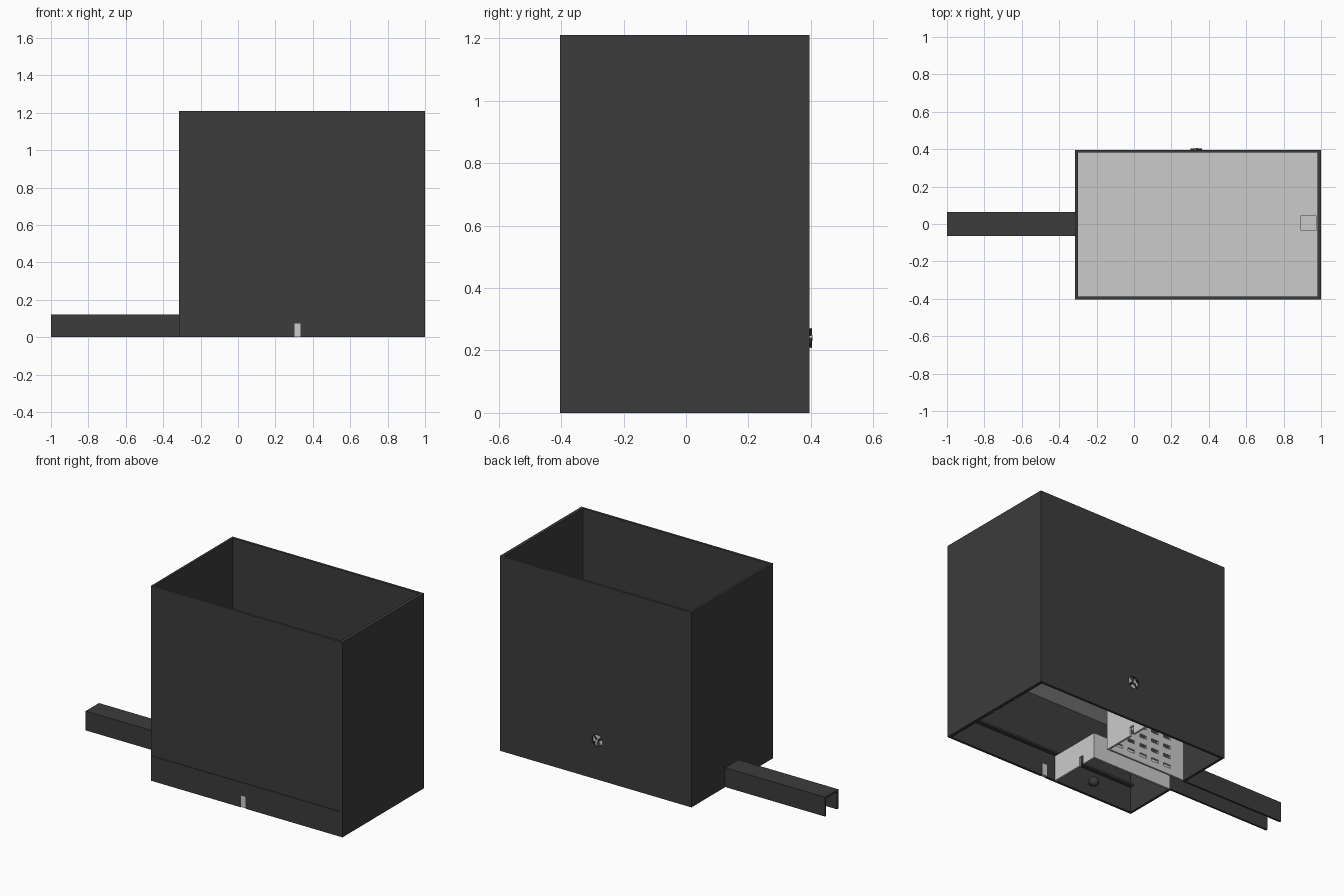
import bpy, bmesh, math
from mathutils import Matrix

if "Cube" in bpy.data.objects:
    bpy.data.objects.remove(bpy.data.objects["Cube"])

dark = bpy.data.materials.new("dark_shell")
dark.diffuse_color = (0.045, 0.045, 0.045, 1)
dark.use_nodes = True
dark.node_tree.nodes["Principled BSDF"].inputs["Base Color"].default_value = dark.diffuse_color


def finish(name, bm, mat=None):
    bmesh.ops.recalc_face_normals(bm, faces=bm.faces)
    me = bpy.data.meshes.new(name)
    bm.to_mesh(me)
    bm.free()
    ob = bpy.data.objects.new(name, me)
    bpy.context.collection.objects.link(ob)
    if mat:
        me.materials.append(mat)
    return ob


def boxes(name, ranges, mat=None):
    """One object made of axis-aligned boxes, each given as x, y, z ranges."""
    bm = bmesh.new()
    for rng in ranges:
        for v in bmesh.ops.create_cube(bm, size=1)["verts"]:
            v.co = [r[0] + (c + 0.5) * (r[1] - r[0]) for c, r in zip(v.co, rng)]
    return finish(name, bm, mat)


def box(name, x, y, z, mat=None):
    return boxes(name, [(x, y, z)], mat)


def prism(name, xz, y0, y1, mat=None):
    """Extrude an x-z outline along y."""
    bm = bmesh.new()
    f = bm.faces.new([bm.verts.new((x, y0, z)) for x, z in xz])
    ext = bmesh.ops.extrude_face_region(bm, geom=[f])
    bmesh.ops.translate(bm, vec=(0, y1 - y0, 0),
                        verts=[g for g in ext["geom"] if isinstance(g, bmesh.types.BMVert)])
    return finish(name, bm, mat)


def cylinder(name, r, depth, loc, mat=None, seg=24):
    """Cylinder along y."""
    bm = bmesh.new()
    bmesh.ops.create_cone(bm, cap_ends=True, segments=seg, radius1=r, radius2=r, depth=depth,
                          matrix=Matrix.Translation(loc) @ Matrix.Rotation(math.pi / 2, 4, 'X'))
    return finish(name, bm, mat)


def cut(target, cutter):
    cutter.hide_render = True
    cutter.hide_set(True)
    m = target.modifiers.new("cut", 'BOOLEAN')
    m.object = cutter
    m.operation = 'DIFFERENCE'
    m.solver = 'EXACT'


X0, X1, Y0, Y1, H, T = -0.315, 1.0, -0.403, 0.396, 1.21, 0.015
SEAM, DECK = 0.155, 0.49       # access panel top, underside of the hopper floor
xa, xb, ya, yb = X0 + T, X1 - 0.02, Y0 + T, Y1 - T

# outer shell: four walls, front split into a lower access panel and an upper wall
back = box("back_wall", (X0, xb), (yb, Y1), (0, H), dark)
left = box("left_wall", (X0, xa), (ya, yb), (0, H), dark)
box("right_wall", (xb, X1), (Y0, Y1), (0, H), dark)
box("front_wall", (X0, xb), (Y0, ya), (SEAM + 0.002, H), dark)
panel = box("front_access_panel", (X0, xb), (Y0, ya), (0, SEAM), dark)
cut(panel, box("slot_cutter", (0.302, 0.335), (Y0 - 0.05, Y0 + 0.05), (-0.05, 0.073)))
box("slot_latch", (0.302, 0.335), (Y0 + 0.001, ya + 0.004), (0.002, 0.073))
box("panel_ledge", (xa, xb), (ya, ya + 0.025), (SEAM, SEAM + 0.012), dark)

# inverted U channel leaving the left side
cut(left, box("channel_cutter", (X0 - 0.05, X0 + 0.05), (-0.053, 0.053), (-0.05, 0.108)))
box("channel_top", (-1, X0), (-0.065, 0.065), (0.108, 0.12), dark)
for s, n in ((-1, "front"), (1, "back")):
    box("channel_side_" + n, (-1, X0), sorted((s * 0.053, s * 0.065)), (0, 0.108), dark)

# flat hopper floor with outlet hole and a chute below it
hopper = box("hopper_floor", (xa, xb), (ya, yb), (DECK, DECK + 0.015))
cut(hopper, box("outlet_cutter", (0.89, 0.975), (-0.033, 0.043), (DECK - 0.1, DECK + 0.1)))
boxes("outlet_chute", [((0.88, 0.89), (-0.043, 0.053), (0.1, DECK)),
                       ((0.89, xb), (-0.043, -0.033), (0.1, DECK)),
                       ((0.89, xb), (0.043, 0.053), (0.1, DECK)),
                       ((0.88, xb), (-0.043, 0.053), (0.09, 0.1))])
for i in range(3):
    y = -0.15 + 0.09 * i
    prism("chute_bracket_%d" % i, [(xb, 0.02), (xb, 0.09), (0.87, 0.09)], y, y + 0.012)

# partitions: a low front pair and a tall back pair beside the channel
px, th = 0.24, 0.012
front_cross = box("front_cross_partition", (px - th, px), (ya, -0.055), (0, SEAM))
back_cross = box("back_cross_partition", (px - th, px), (0.055, yb), (0, DECK))
cut(front_cross, box("front_notch_cutter", (0.2, 0.3), (-0.18, -0.15), (-0.05, 0.055)))
cut(back_cross, box("back_notch_cutter", (0.2, 0.3), (0.25, 0.28), (-0.05, 0.055)))
box("front_channel_partition", (xa, px - th), (-0.067, -0.055), (0, SEAM))
vent_wall = box("vented_channel_partition", (xa, px - th), (0.055, 0.067), (0, DECK))

# rows of ventilation slots
slots = []
for i in range(5):
    for j in range(5):
        x, z = 0.16 - i * 0.085, 0.05 + j * 0.06
        slots.append(((x - 0.024, x + 0.024), (0.03, 0.09), (z - 0.01, z + 0.01)))
cut(vent_wall, boxes("vent_cutter", slots))

# inner knob on the front panel
bm = bmesh.new()
bmesh.ops.create_uvsphere(bm, u_segments=20, v_segments=12, radius=0.028,
                          matrix=Matrix.Translation((-0.01, Y0 + 0.05, 0.07)))
knob = finish("knob", bm, dark)
for p in knob.data.polygons:
    p.use_smooth = True
cylinder("knob_stem", 0.01, 0.04, (-0.01, ya + 0.015, 0.07), dark, 16)

# rear fan
fx, fz = 0.333, 0.24
cut(back, cylinder("fan_cutter", 0.036, 0.1, (fx, Y1, fz)))
cylinder("fan_disc", 0.036, 0.005, (fx, yb + 0.003, fz))
cylinder("fan_hub", 0.01, 0.018, (fx, Y1, fz))
for i in range(4):
    b = box("fan_blade_%d" % i, (0.006, 0.034), (-0.006, 0.008), (-0.003, 0.003), dark)
    b.data.transform(Matrix.Translation((fx, Y1, fz)) @ Matrix.Rotation(i * math.pi / 2 + 0.6, 4, 'Y')
                     @ Matrix.Rotation(0.6, 4, 'X'))
